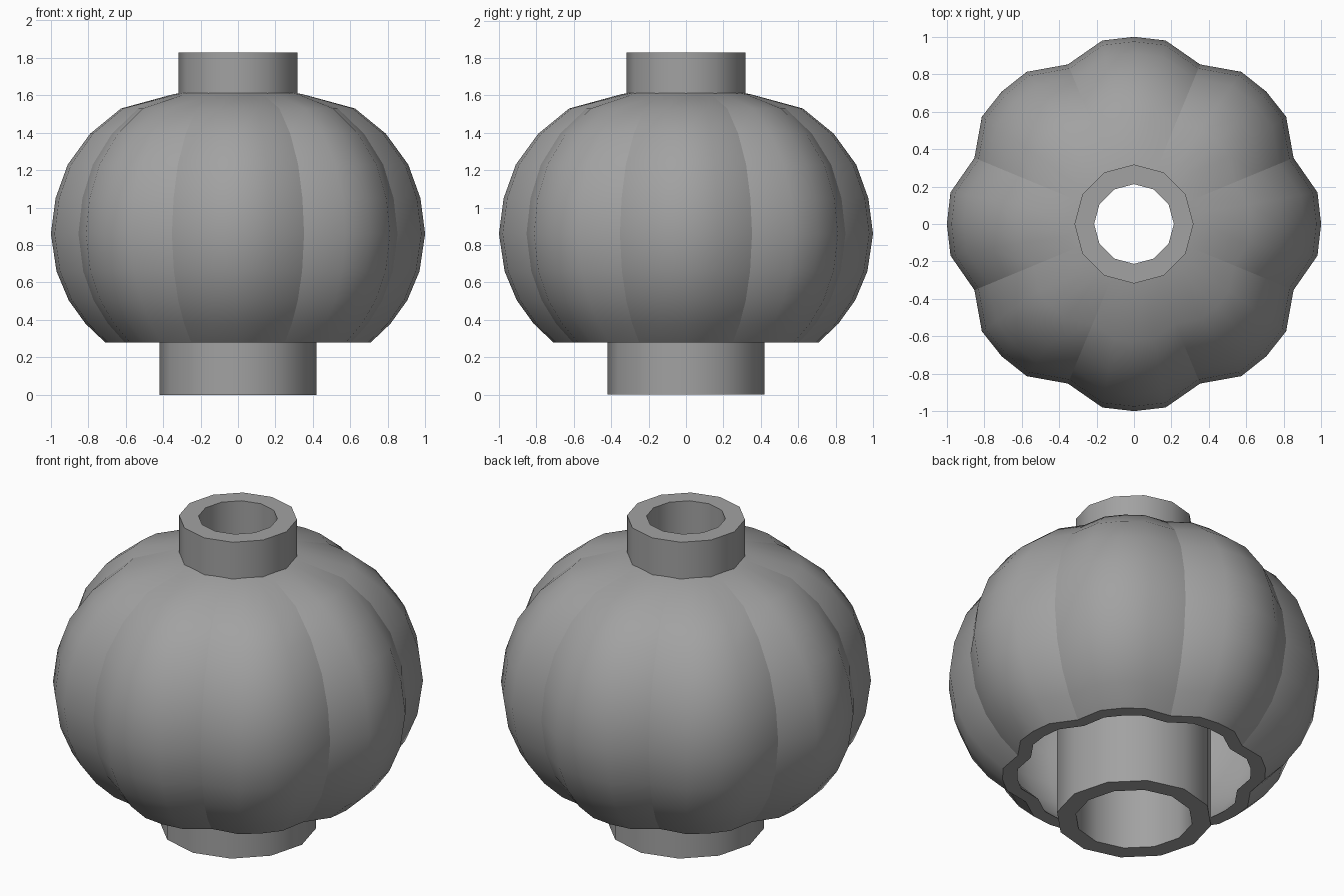
import bpy, bmesh, math

cube = bpy.data.objects.get("Cube")
if cube:
    bpy.data.objects.remove(cube)

GREY = (0.36, 0.36, 0.36, 1.0)
mat = bpy.data.materials.new("plain grey")
mat.use_nodes = True
mat.diffuse_color = GREY
mat.node_tree.nodes["Principled BSDF"].inputs["Base Color"].default_value = GREY


def lathe(name, profile, angles, scale=lambda i, r: 1.0, crease=lambda i: False):
    """Spin a closed (radius, height) profile; scale shapes each ring, crease marks sharp columns."""
    bm = bmesh.new()
    n = len(angles)
    rings = []
    for r, z in profile:
        ring = []
        for i, a in enumerate(angles):
            s = r * scale(i, r)
            ring.append(bm.verts.new((s * math.cos(a), s * math.sin(a), z)))
        rings.append(ring)
    for k, low in enumerate(rings):
        high = rings[(k + 1) % len(rings)]
        for i in range(n):
            j = (i + 1) % n
            bm.faces.new((low[i], low[j], high[j], high[i]))
    bmesh.ops.recalc_face_normals(bm, faces=bm.faces)
    sharp = {v for ring in rings for i, v in enumerate(ring) if crease(i)}
    for f in bm.faces:
        f.smooth = True
    for e in bm.edges:
        along_valley = e.verts[0] in sharp and e.verts[1] in sharp
        e.smooth = not along_valley and e.calc_face_angle(0) < math.radians(40)
    mesh = bpy.data.meshes.new(name)
    bm.to_mesh(mesh)
    bm.free()
    mesh.materials.append(mat)
    obj = bpy.data.objects.new(name, mesh)
    bpy.context.collection.objects.link(obj)
    return obj


def tube(name, outer, inner, bottom, top):
    angles = [math.tau * i / 12 for i in range(12)]
    return lathe(name, [(outer, bottom), (outer, top), (inner, top), (inner, bottom)], angles)


# Lobed globe: eight lobes, each with a crest, two shoulders and a sharp valley
lobe_angles, lobe_radii = (0, 9.8, 22.5, 35.2), (1.0, 0.995, 0.923, 0.995)
angles = [math.radians(45 * k + a) for k in range(8) for a in lobe_angles]


def lobes(i, r):
    return lobe_radii[i % 4] if r > 0.36 else 1.0   # round at the neck


outer = [(0.71, 0.28), (0.815, 0.38), (0.905, 0.505), (0.97, 0.66), (1.0, 0.86),
         (0.975, 1.05), (0.91, 1.23), (0.79, 1.395), (0.625, 1.53), (0.35, 1.605), (0.30, 1.615)]
inner = [(0.30, 1.54), (0.35, 1.53)] + [
    (r - 0.08, z - 0.06 * max(0, z - 0.86)) for r, z in reversed(outer[:-2])]
lathe("globe_shell", outer + inner, angles, lobes, lambda i: i % 4 == 2)

# Open collars at the neck and the base
tube("top_collar", 0.318, 0.213, 1.45, 1.83)
tube("base_collar", 0.42, 0.317, 0.0, 0.7)
